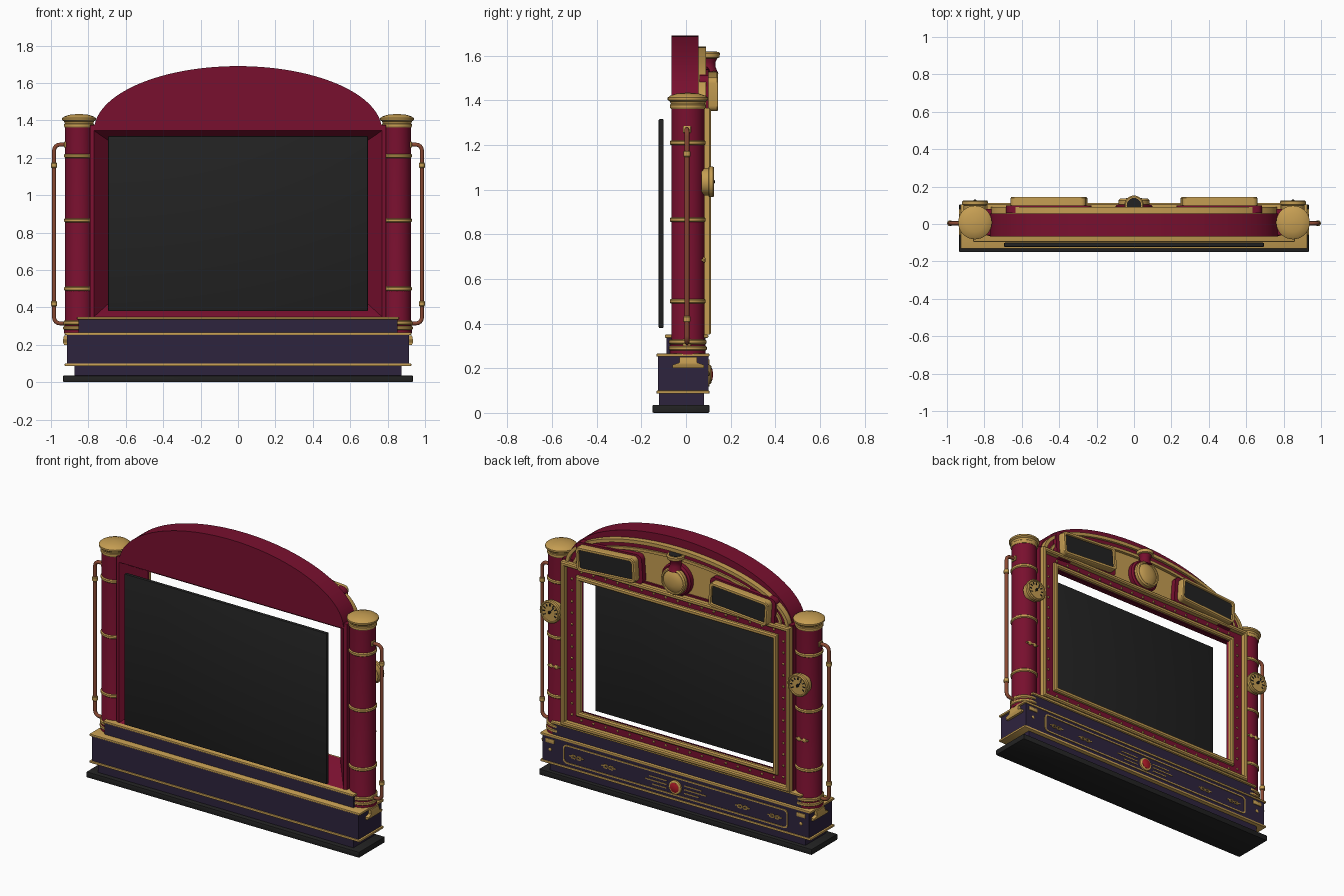
import bpy, bmesh
from math import sin, cos, pi, radians
from mathutils import Matrix, Vector

if "Cube" in bpy.data.objects:
    bpy.data.objects.remove(bpy.data.objects["Cube"])

def mat(name, c):
    m = bpy.data.materials.new(name)
    m.diffuse_color = (*c, 1)
    m.use_nodes = True
    m.node_tree.nodes["Principled BSDF"].inputs["Base Color"].default_value = m.diffuse_color
    return m

RED = mat("crimson", (0.19, 0.005, 0.028))
GOLD = mat("brass", (0.56, 0.34, 0.085))
PURPLE = mat("dark_purple", (0.027, 0.017, 0.048))
DARK = mat("charcoal", (0.016, 0.016, 0.016))
COPPER = mat("copper", (0.25, 0.065, 0.032))
RUBY = mat("ruby", (0.42, 0.01, 0.02))

def finish(name, bm, m, smooth=True):
    bmesh.ops.recalc_face_normals(bm, faces=bm.faces)
    me = bpy.data.meshes.new(name)
    bm.to_mesh(me)
    bm.free()
    me.materials.append(m)
    o = bpy.data.objects.new(name, me)
    bpy.context.collection.objects.link(o)
    return o

def loft(name, loops, m, cyclic=False, M=None):
    """Bridge point loops; cap the ends, or close back on the first loop."""
    bm = bmesh.new()
    vs = [[bm.verts.new(p) for p in lp] for lp in loops]
    n = len(vs[0])
    pairs = list(zip(vs, vs[1:])) + ([(vs[-1], vs[0])] if cyclic else [])
    for a, b in pairs:
        for i in range(n):
            j = (i + 1) % n
            bm.faces.new((a[i], a[j], b[j], b[i]))
    if not cyclic:
        bm.faces.new(vs[0])
        bm.faces.new(vs[-1])
    if M:
        bm.transform(M)
    return finish(name, bm, m)

def box(name, x, y, z, m, bevel=0.0, M=None):
    bm = bmesh.new()
    bmesh.ops.create_cube(bm, size=1)
    for v in bm.verts:
        v.co = [(r[0] + r[1]) / 2 + c * (r[1] - r[0]) for r, c in zip((x, y, z), v.co)]
    if bevel:
        bmesh.ops.bevel(bm, geom=bm.edges[:], offset=bevel, segments=2, affect='EDGES', profile=0.5)
    if M:
        bm.transform(M)
    return finish(name, bm, m)

def lathe(name, prof, m, at=(0, 0, 0), back=False, n=32):
    """Turn (radius, height) about z, or about +y when back is set."""
    M = Matrix.Translation(at) @ (Matrix.Rotation(-pi / 2, 4, 'X') if back else Matrix())
    return loft(name, [[(r * cos(2 * pi * i / n), r * sin(2 * pi * i / n), h) for i in range(n)]
                       for r, h in prof], m, M=M)

def rect(hx, z0, z1, y):
    return [(-hx, y, z0), (hx, y, z0), (hx, y, z1), (-hx, y, z1)]

def rect_trim(name, hx, z0, z1, w, y0, y1, m):
    b = w * 0.25
    return loft(name, [rect(hx, z0, z1, y0), rect(hx, z0, z1, y1 - b), rect(hx - b, z0 + b, z1 - b, y1),
                       rect(hx - w + b, z0 + w - b, z1 - w + b, y1),
                       rect(hx - w, z0 + w, z1 - w, y1 - b), rect(hx - w, z0 + w, z1 - w, y0)], m, True)

def rrect(cx, cz, hx, hz, r, y):
    pts = []
    for k, (sx, sz) in enumerate(((1, 1), (-1, 1), (-1, -1), (1, -1))):
        for i in range(5):
            t = (k + i / 4) * pi / 2
            pts.append((cx + sx * (hx - r) + r * cos(t), y, cz + sz * (hz - r) + r * sin(t)))
    return pts

def arch(a, b, z0, y, n=56):
    return [(a * cos(pi * i / n), y, z0 + b * sin(pi * i / n)) for i in range(n + 1)]

# Stepped base
box("foot_plinth", (-.935, .935), (-.15, .105), (0, .036), DARK, .005)
box("lower_base", (-.875, .875), (-.12, .08), (.036, .088), PURPLE)
box("base_lower_trim", (-.927, .927), (-.132, .105), (.086, .1), GOLD, .004)
box("base_body", (-.915, .915), (-.125, .1), (.1, .252), PURPLE)
box("base_upper_trim", (-.927, .927), (-.132, .105), (.252, .266), GOLD, .004)
box("upper_base", (-.853, .853), (-.088, .088), (.266, .336), PURPLE)
box("upper_base_trim", (-.86, .86), (-.095, .1), (.336, .35), GOLD, .004)

# Panel border, medallion and ornaments on the back of the base
loft("base_panel_border", [rrect(0, .176, .77, .058, .025, .098), rrect(0, .176, .77, .058, .025, .105),
                           rrect(0, .176, .762, .05, .02, .105), rrect(0, .176, .762, .05, .02, .098)], GOLD, True)
lathe("medallion_rim", [(.042, 0), (.042, .012), (.036, .016), (.03, .016)], GOLD, (0, .098, .172), True)
lathe("medallion_gem", [(.03, 0), (.03, .017), (.02, .021), (.006, .023)], RUBY, (0, .098, .172), True)
for s in (-1, 1):
    for k, (w, z) in enumerate(((.12, .195), (.15, .172), (.1, .149))):
        box("medallion_ray", sorted((s * .06, s * (.06 + w))), (.098, .104), (z - .003, z + .003), GOLD)
    for cx in (.46, .68):
        for d in (-1, 1):
            c = s * cx + d * .019
            loft("scroll_ornament", [rrect(c, .172, .017, .012, .0118, .098), rrect(c, .172, .017, .012, .0118, .106),
                                     rrect(c, .172, .011, .006, .0058, .106), rrect(c, .172, .011, .006, .0058, .098)],
                 GOLD, True)
            box("scroll_leaf", (c + d * .016 - .014, c + d * .016 + .014), (.098, .105), (.17, .176), GOLD)
    box("corner_plate", (s * .86 - .03, s * .86 + .03), (.098, .106), (.215, .24), GOLD, .003)
    lathe("corner_stud", [(.01, 0), (.01, .006), (.004, .01)], GOLD, (s * .86, .098, .175), True, 12)
    # Bracket on the end of the base
    loft("end_bracket", [[(s * x, y0, z), (s * x, y1, z), (s * .9, y1, z), (s * .9, y0, z)]
                         for x, y0, y1, z in ((.93, -.06, .08, .2), (.936, -.06, .08, .215),
                                              (.936, -.03, .05, .225), (.93, -.03, .05, .25))], GOLD)

# Screen
box("screen", (-.695, .695), (-.123, -.1), (.38, 1.316), DARK, .006)

# Splayed frame around the opening
loft("screen_frame", [rect(.77, .35, 1.345, -.065), rect(.79, .35, 1.375, -.06), rect(.79, .35, 1.375, .08),
                      rect(.665, .455, 1.265, .08), rect(.66, .45, 1.27, .06)], RED, True)
rect_trim("inner_trim", .69, .425, 1.295, .028, .075, .1, GOLD)
rect_trim("outer_trim", .785, .35, 1.365, .026, .07, .112, GOLD)
rivets = [(s * .725, .42 + i * .07) for s in (-1, 1) for i in range(13)]
rivets += [(-.66 + i * .0825, z) for i in range(17) for z in (.4, 1.317)]
for x, z in rivets:
    lathe("rivet", [(.008, 0), (.007, .005), (.003, .008)], GOLD, (x, .079, z), True, 8)

# Arched top
loft("arch_body", [arch(.77, .345, 1.345, -.066), arch(.77, .345, 1.345, .055)], RED)
loft("pediment_plate", [arch(.74, .265, 1.355, .05), arch(.74, .265, 1.355, .068)], GOLD)
for nm, a, b, w, y, m in (("arch_outer_trim", .765, .285, .022, .09, GOLD), ("arch_band", .744, .264, .03, .075, RED),
                          ("arch_inner_trim", .715, .235, .018, .086, GOLD)):
    loft(nm, [arch(a, b, 1.355, .05), arch(a, b, 1.355, y), arch(a - w, b - w, 1.355, y),
              arch(a - w, b - w, 1.355, .05)], m, True)

# Tilted dark windows with brass frames
for s in (-1, 1):
    T = Matrix.Translation((s * .455, 0, 1.44)) @ Matrix.Rotation(s * radians(4), 4, 'Y')
    loft("window_backing", [rrect(0, -.003, .225, .09, .03, .06), rrect(0, -.003, .225, .09, .03, .1)], RED, M=T)
    loft("window_frame", [rrect(0, 0, .202, .076, .025, y) for y in (.08, .138)] +
         [rrect(0, 0, .198, .072, .022, .144), rrect(0, 0, .184, .058, .012, .144),
          rrect(0, 0, .18, .054, .01, .134), rrect(0, 0, .18, .054, .01, .08)], GOLD, True, T)
    loft("window_glass", [rrect(0, 0, .182, .056, .01, .09), rrect(0, 0, .182, .056, .01, .135)], DARK, M=T)

# Central lamp and funnel
lathe("lamp_housing", [(.1, 0), (.1, .035), (.09, .045)], RED, (0, .06, 1.455), True)
lathe("lamp_rim", [(.083, 0), (.083, .05), (.076, .06), (.068, .06), (.066, .052)], GOLD, (0, .075, 1.455), True)
lathe("lamp_lens", [(.066, 0), (.066, .052), (.05, .061), (.025, .066), (.005, .067)], GOLD, (0, .075, 1.455), True)
lathe("funnel_neck", [(.045, 1.52), (.032, 1.55), (.032, 1.57), (.042, 1.592)], RED, (0, .1, 0))
lathe("funnel_rim", [(.04, 1.588), (.05, 1.592), (.052, 1.61), (.046, 1.616), (.038, 1.616)], GOLD, (0, .1, 0))
lathe("funnel_mouth", [(.039, 1.6), (.039, 1.618)], DARK, (0, .1, 0))

for s in (-1, 1):
    cx, cy = s * .85, .008
    # Column with rings, base and cap
    lathe("column", [(.08, .262), (.08, .3), (.074, .315), (.074, 1.38)], RED, (cx, cy, 0), n=40)
    for z, r in ((.29, .085), (.318, .084), (.5, .08), (.865, .08), (1.21, .08)):
        lathe("column_ring", [(r - .006, z - .011), (r, z - .006), (r, z + .006), (r - .006, z + .011)], GOLD, (cx, cy, 0))
    lathe("column_cap", [(.076, 1.362), (.08, 1.368), (.08, 1.38), (.076, 1.384), (.08, 1.395), (.09, 1.402),
                         (.09, 1.412), (.08, 1.42), (.05, 1.43), (.01, 1.434)], GOLD, (cx, cy, 0), n=40)
    # Bow ornament on the column
    for d in (-1, 1):
        lathe("column_bow", [(.013, 0), (.013, .008), (.006, .012)], GOLD, (cx + d * .018, .076, .685), True, 12)
    box("column_bow_bar", (cx - .04, cx + .04), (.065, .086), (.681, .689), GOLD)
    # Gauge
    g = (cx, .07, 1.035)
    lathe("gauge_body", [(.06, 0), (.062, .03), (.069, .034), (.069, .05), (.064, .056), (.058, .056), (.056, .049)],
          GOLD, g, True)
    for i in range(9):
        T = Matrix.Translation((cx, .118, 1.035)) @ Matrix.Rotation(radians(-120 + i * 30), 4, 'Y')
        box("gauge_tick", (-.003, .003), (0, .004), (.035, .05), DARK, M=T)
    T = Matrix.Translation((cx, .12, 1.035)) @ Matrix.Rotation(radians(-40), 4, 'Y')
    box("gauge_needle", (-.003, .003), (0, .004), (-.012, .04), DARK, M=T)
    lathe("gauge_pin", [(.008, 0), (.008, .01), (.004, .013)], DARK, (cx, .117, 1.035), True, 12)

    # Side pipe with rounded elbows
    px, z0, z1, r = .983, .315, 1.27, .03
    pts = [(.9, z0)] + [(px - r + r * sin(t), z0 + r - r * cos(t)) for t in [i * pi / 12 for i in range(7)]]
    pts += [(px - r + r * cos(t), z1 - r + r * sin(t)) for t in [i * pi / 12 for i in range(7)]] + [(.9, z1)]
    cu = bpy.data.curves.new("side_pipe", 'CURVE')
    cu.dimensions, cu.bevel_depth, cu.bevel_resolution = '3D', .011, 3
    sp = cu.splines.new('POLY')
    sp.points.add(len(pts) - 1)
    for p, (x, z) in zip(sp.points, pts):
        p.co = (s * x, cy - .004, z, 1)
    cu.materials.append(COPPER)
    bpy.context.collection.objects.link(bpy.data.objects.new("side_pipe", cu))
    for z in (.42, 1.16):
        lathe("pipe_coupling", [(.013, z - .014), (.016, z - .01), (.016, z + .01), (.013, z + .014)],
              GOLD, (s * px, cy - .004, 0), n=16)
    for z in (z0, z1):
        box("pipe_flange", sorted((s * .915, s * .93)), (-.014, .022), (z - .016, z + .016), GOLD, .004)

# Smooth the round parts, keep edges sharp
for o in bpy.context.scene.objects:
    o.select_set(o.type == 'MESH')
    if o.type == 'MESH':
        bpy.context.view_layer.objects.active = o
bpy.ops.object.shade_smooth_by_angle(angle=radians(30))
